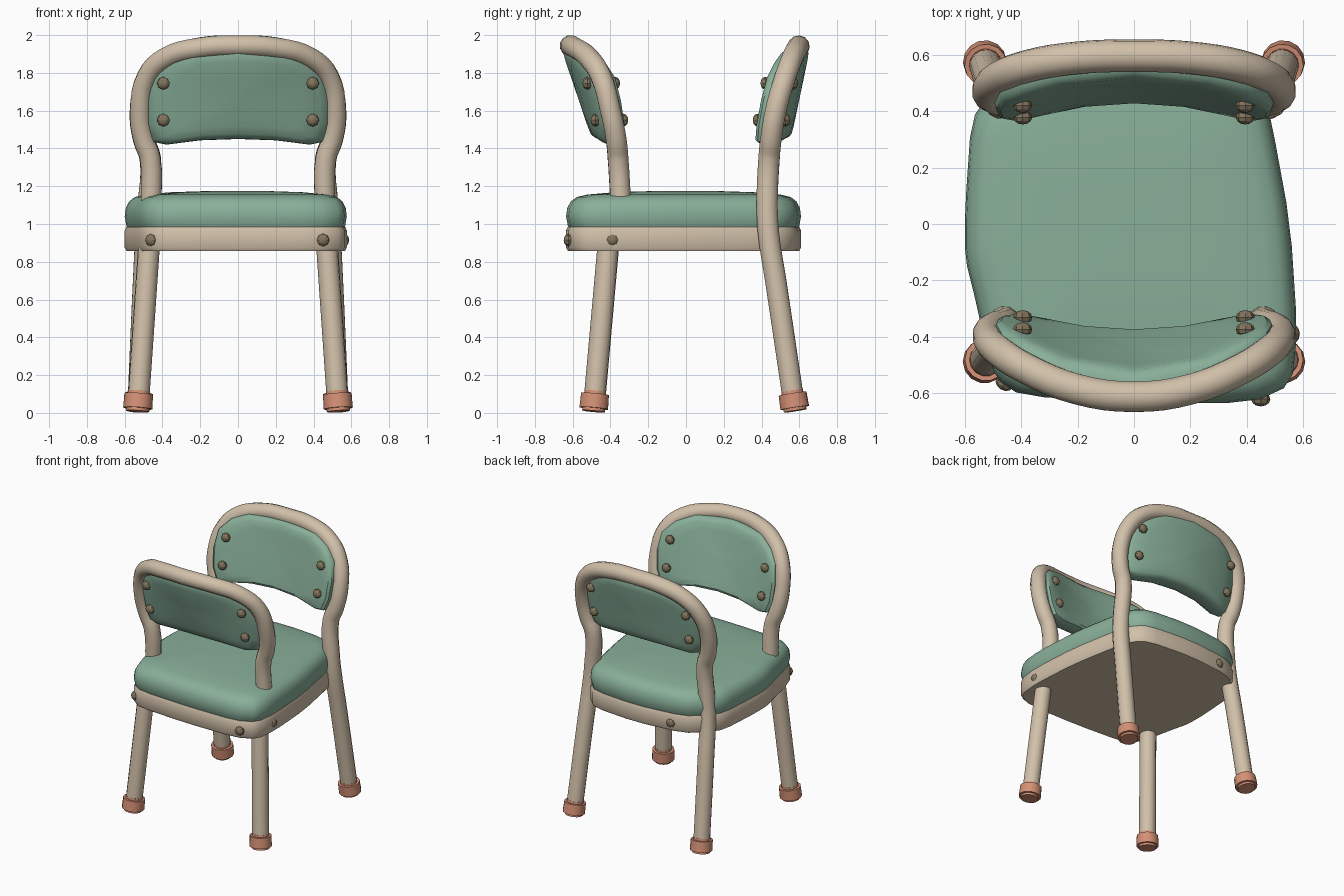
import bpy, bmesh
from mathutils import Vector

if "Cube" in bpy.data.objects:
    bpy.data.objects.remove(bpy.data.objects["Cube"], do_unlink=True)


def material(name, rgb):
    m = bpy.data.materials.new(name)
    m.use_nodes = True
    color = (*rgb, 1)
    m.diffuse_color = color
    m.node_tree.nodes["Principled BSDF"].inputs["Base Color"].default_value = color
    return m


CREAM = material("cream wood", (0.64, 0.53, 0.40))
GREEN = material("sage green", (0.25, 0.43, 0.32))
COPPER = material("copper", (0.66, 0.28, 0.18))
BRONZE = material("aged bronze", (0.23, 0.18, 0.11))


def smooth(obj, angle):
    bpy.ops.object.select_all(action="DESELECT")
    obj.select_set(True)
    bpy.context.view_layer.objects.active = obj
    bpy.ops.object.shade_smooth_by_angle(angle=angle)


def finish(name, bm, mat):
    bmesh.ops.recalc_face_normals(bm, faces=bm.faces)
    mesh = bpy.data.meshes.new(name)
    bm.to_mesh(mesh)
    bm.free()
    mesh.materials.append(mat)
    obj = bpy.data.objects.new(name, mesh)
    bpy.context.collection.objects.link(obj)
    return obj


def loft(name, rings, mat):
    """Skin a list of equal-length rings and cap both ends."""
    bm = bmesh.new()
    loops = [[bm.verts.new(p) for p in ring] for ring in rings]
    n = len(loops[0])
    for a, b in zip(loops, loops[1:]):
        for i in range(n):
            j = (i + 1) % n
            bm.faces.new((a[i], a[j], b[j], b[i]))
    bm.faces.new(loops[0])
    bm.faces.new(loops[-1])
    smooth(finish(name, bm, mat), 0.6)


def tube(name, points, radius, mat):
    """Round bar swept along a smooth path."""
    cu = bpy.data.curves.new(name, "CURVE")
    cu.dimensions = "3D"
    cu.bevel_depth = radius
    cu.bevel_resolution = 4
    cu.resolution_u = 4
    cu.use_fill_caps = True
    sp = cu.splines.new("BEZIER")
    sp.bezier_points.add(len(points) - 1)
    for bp, p in zip(sp.bezier_points, points):
        bp.co = p
        bp.handle_left_type = bp.handle_right_type = "AUTO"
    cu.materials.append(mat)
    obj = bpy.data.objects.new(name, cu)
    bpy.context.collection.objects.link(obj)
    bpy.ops.object.select_all(action="DESELECT")
    obj.select_set(True)
    bpy.context.view_layer.objects.active = obj
    bpy.ops.object.convert(target="MESH")
    smooth(bpy.context.view_layer.objects.active, 0.6)


def mirrored(half):
    """Path given from the centre outwards, completed on the other side."""
    return [(-x, y, z) for x, y, z in reversed(half[1:])] + half


def rivet(name, pos, direction):
    bm = bmesh.new()
    bmesh.ops.create_uvsphere(bm, u_segments=8, v_segments=6, radius=0.034)
    bmesh.ops.scale(bm, vec=(1, 1, 0.75), verts=bm.verts)
    obj = finish(name, bm, BRONZE)
    obj.rotation_euler = Vector(direction).to_track_quat("Z", "Y").to_euler()
    obj.location = pos


def foot_cap(name, pos, direction):
    bm = bmesh.new()
    bmesh.ops.create_cone(bm, cap_ends=True, segments=14, radius1=0.078,
                          radius2=0.075, depth=0.108)
    rims = [e for e in bm.edges if abs(e.verts[0].co.z - e.verts[1].co.z) < 0.01]
    bmesh.ops.bevel(bm, geom=rims, offset=0.016, segments=2, affect="EDGES")
    obj = finish(name, bm, COPPER)
    obj.rotation_euler = Vector(direction).to_track_quat("Z", "Y").to_euler()
    obj.location = pos
    smooth(obj, 0.6)


# Seat outline, softened by one round of corner cutting
corners = [(0.58, -0.38), (0.56, -0.57), (0.42, -0.635), (0, -0.635),
           (-0.40, -0.61), (-0.49, -0.55), (-0.53, -0.42), (-0.565, -0.26),
           (-0.60, -0.12), (-0.60, 0.05), (-0.578, 0.37), (-0.51, 0.465),
           (-0.38, 0.575), (0, 0.615), (0.36, 0.585), (0.45, 0.50),
           (0.485, 0.38), (0.555, 0)]
outline = []
for p, q in zip(corners, corners[1:] + corners[:1]):
    p, q = Vector(p), Vector(q)
    outline += [p.lerp(q, 0.2), p.lerp(q, 0.8)]


def seat_rings(profile):
    return [[(p.x * s, p.y * s, z) for p in outline] for s, z in profile]


loft("seat_base", seat_rings([(0.985, 0.858), (1, 0.875), (1, 0.965), (0.985, 0.985)]), CREAM)
loft("seat_cushion", seat_rings(
    [(0.96, 0.96), (0.985, 0.99), (1, 1.04), (0.99, 1.085), (0.96, 1.12),
     (0.91, 1.143), (0.82, 1.156), (0.6, 1.168), (0.3, 1.174), (0.08, 1.175)]), GREEN)

# Front arch ends in the cushion, rear arch runs down into the rear legs
front_arch = [(0, -0.613, 1.944), (0.2, -0.587, 1.932), (0.38, -0.515, 1.88),
              (0.48, -0.45, 1.78), (0.517, -0.40, 1.6), (0.50, -0.37, 1.45),
              (0.465, -0.36, 1.35), (0.46, -0.345, 1.1)]
rear_arch = [(0, 0.597, 1.94), (0.2, 0.59, 1.93), (0.38, 0.56, 1.87),
             (0.48, 0.52, 1.76), (0.517, 0.475, 1.6), (0.50, 0.45, 1.45),
             (0.465, 0.44, 1.35), (0.475, 0.43, 1.1), (0.487, 0.437, 0.95),
             (0.50, 0.475, 0.7), (0.528, 0.57, 0.06)]
tube("front_arch", mirrored(front_arch), 0.056, CREAM)
tube("rear_arch_and_legs", mirrored(rear_arch), 0.058, CREAM)

# Front legs and the four foot caps
for side, s in (("left", 1), ("right", -1)):
    top, bottom = Vector((0.47 * s, -0.41, 0.9)), Vector((0.528 * s, -0.485, 0.06))
    tube("front_leg_" + side, [top, bottom], 0.058, CREAM)
    foot_cap("front_foot_" + side, (bottom.x, bottom.y, 0.062), top - bottom)
    foot_cap("rear_foot_" + side, (0.528 * s, 0.57, 0.064), (-0.03 * s, -0.1, 0.64))

# Curved, padded back panels: half outline in x and z
half = [(0, 1.45), (0.2, 1.443), (0.38, 1.42), (0.45, 1.435), (0.485, 1.52),
        (0.495, 1.65), (0.475, 1.78), (0.40, 1.86), (0.28, 1.915), (0, 1.935)]
panel_outline = half + [(-x, z) for x, z in reversed(half[1:-1])]
MID = 1.68
THICK = 0.068


def front_y(x, z):
    h, bow = z - 1.45, (x / 0.5) ** 2
    return -(0.43 + 0.34 * h - (0.075 + 0.19 * h) * bow)


def rear_y(x, z):
    return 0.488 + 0.21 * (z - 1.45) - 0.09 * (x / 0.5) ** 2


def panel_ring(surface, scale, offset):
    ring = []
    for x, z in panel_outline:
        x, z = x * scale, MID + (z - MID) * scale
        ring.append((x, surface(x, z) + offset * THICK, z))
    return ring


section = [(0.08, 1), (0.4, 1), (0.7, 1), (0.88, 0.96), (0.955, 0.78), (0.99, 0.5), (1, 0.18)]
section += [(s, -t) for s, t in reversed(section)]
for name, surface in (("front", front_y), ("rear", rear_y)):
    loft(name + "_back_panel", [panel_ring(surface, s, t) for s, t in section], GREEN)
    # Rivets on both faces of the panel
    for x in (-0.395, 0.395):
        for z in (1.55, 1.745):
            for d in (-1, 1):
                rivet(name + "_panel_rivet", (x, surface(x, z) + d * 0.074, z), (0, d, 0))

# Rivets around the seat base
for pos, direction in (((0.45, -0.622), (0, -1, 0)), ((-0.46, -0.565), (-0.6, -1, 0)),
                       ((0.563, -0.39), (1, 0, 0)), ((-0.28, 0.58), (0, 1, 0))):
    rivet("base_rivet", (*pos, 0.915), direction)
